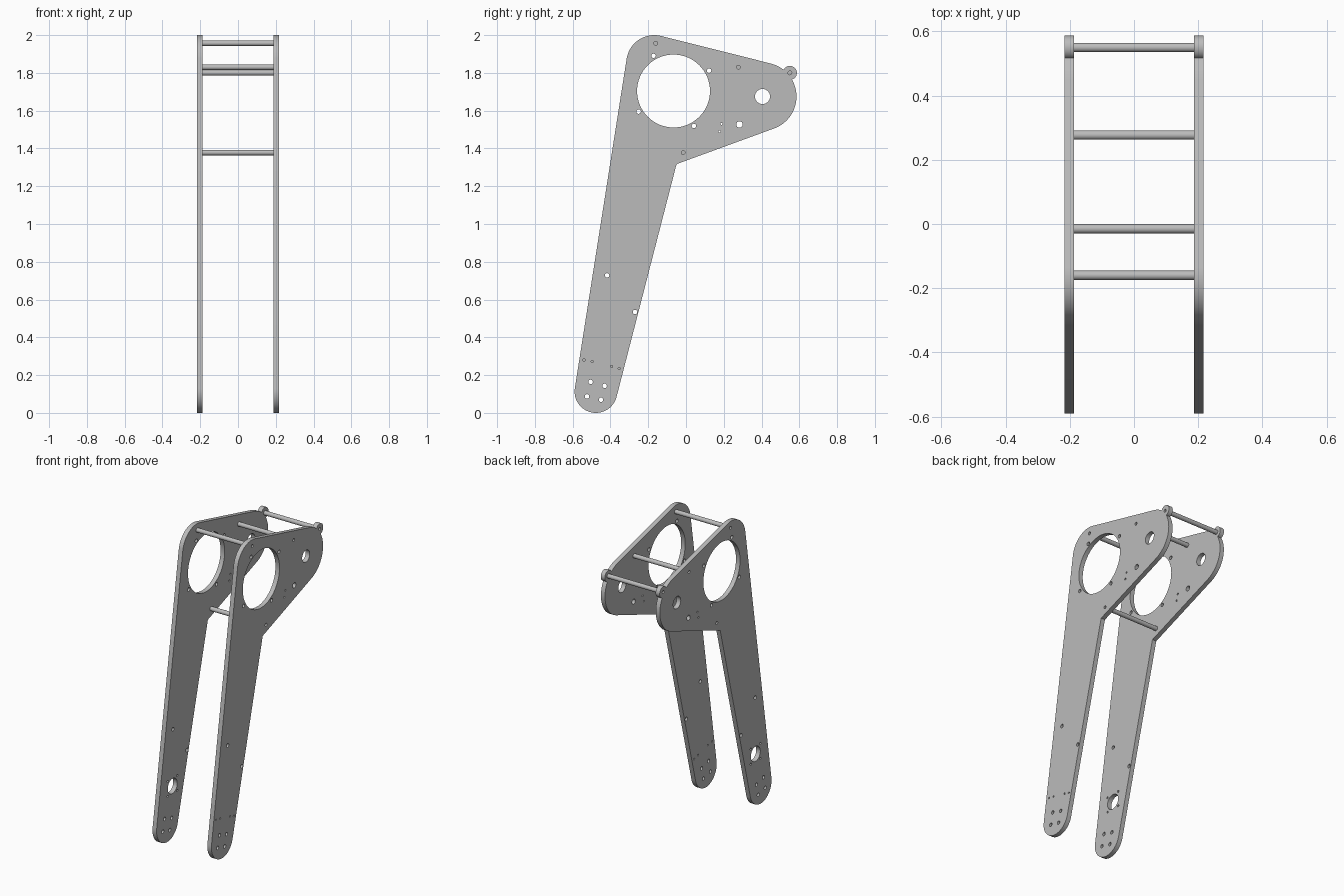
import bpy
from math import acos, atan2, cos, sin, pi, tau
from mathutils import Matrix, Vector

cube = bpy.data.objects.get("Cube")
if cube:
    bpy.data.objects.remove(cube)

metal = bpy.data.materials.new("grey metal")
metal.use_nodes = True
GREY = (0.5, 0.5, 0.5, 1)
metal.diffuse_color = GREY
metal.node_tree.nodes["Principled BSDF"].inputs["Base Color"].default_value = GREY

INNER, OUTER = 0.187, 0.217


def arc(centre, r, a0, a1, steps=24):
    """Points of a counterclockwise arc in the y-z plane."""
    a1 = a0 + (a1 - a0) % tau
    return [centre + r * Vector((cos(a), sin(a)))
            for a in (a0 + (a1 - a0) * i / steps for i in range(steps + 1))]


def tangent(c1, r1, c2, r2):
    """Angle of the outward normal of the line touching both circles."""
    d = c2 - c1
    return atan2(d.y, d.x) - acos((r1 - r2) / d.length)


def finish(ob):
    ob.data.materials.clear()
    ob.data.materials.append(metal)
    bpy.ops.object.select_all(action='DESELECT')
    ob.select_set(True)
    bpy.context.view_layer.objects.active = ob
    bpy.ops.object.shade_smooth_by_angle(angle=0.6)


# Plate outline: rounded foot, inner corner, nose with a small ear, crown
foot, foot_r = Vector((-0.477, 0.113)), 0.113
corner = Vector((-0.05, 1.317))
nose, nose_r = Vector((0.405, 1.675)), 0.180
ear, ear_r = Vector((0.55, 1.80)), 0.037
crown, crown_r = Vector((-0.168, 1.852)), 0.148

to_ear = ear - nose
mid = atan2(to_ear.y, to_ear.x)
half = acos((to_ear.length_squared + nose_r**2 - ear_r**2)
            / (2 * to_ear.length * nose_r))


def ear_angle(a):
    p = nose + nose_r * Vector((cos(a), sin(a))) - ear
    return atan2(p.y, p.x)


top_normal = tangent(nose, nose_r, crown, crown_r)
back_normal = tangent(crown, crown_r, foot, foot_r)
outline = arc(foot, foot_r, back_normal, tangent(foot, foot_r, corner, 0))
outline.append(corner)
outline += arc(nose, nose_r, tangent(corner, 0, nose, nose_r), mid - half)
outline += arc(ear, ear_r, ear_angle(mid - half), ear_angle(mid + half))[1:]
outline += arc(nose, nose_r, mid + half, top_normal, 8)[1:]
outline += arc(crown, crown_r, top_normal, back_normal)

# Holes as (y, z), grouped by radius
rod_spots = [(-0.16, 1.957), (0.277, 1.83), (0.55, 1.80), (-0.015, 1.378)]
shared_holes = {
    0.193: [(-0.066, 1.704)],
    0.040: [(0.405, 1.675)],
    0.017: [(0.283, 1.527)],
    0.012: [(-0.172, 1.89), (0.122, 1.812), (-0.251, 1.595), (0.042, 1.519),
            (-0.418, 0.728), (-0.27, 0.534),
            (-0.505, 0.164), (-0.431, 0.143), (-0.524, 0.087), (-0.45, 0.069)],
    0.010: rod_spots,
    0.006: [(0.188, 1.53), (0.177, 1.489)],
}
left_holes = {0.006: [(-0.54, 0.28), (-0.497, 0.272), (-0.394, 0.246), (-0.354, 0.235)]}
shaft = Vector((-0.422, 0.352))
right_holes = {0.050: [shaft],
               0.007: [shaft + Vector((sy * 0.05, sz * 0.05))
                       for sy in (-1, 1) for sz in (-1, 1)]}


def make_plate(name, side, extra):
    """Fill the outline minus the holes and give it thickness."""
    loops = [outline]
    for group in (shared_holes, extra):
        for r, spots in group.items():
            n = 64 if r > 0.1 else 32 if r > 0.03 else 16
            loops += [arc(Vector(s), r, 0, tau * 0.99999, n)[:-1] for s in spots]
    curve = bpy.data.curves.new(name, 'CURVE')
    curve.dimensions = '2D'
    curve.fill_mode = 'BOTH'
    curve.extrude = (OUTER - INNER) / 2
    for pts in loops:
        spline = curve.splines.new('POLY')
        spline.points.add(len(pts) - 1)
        for point, p in zip(spline.points, pts):
            point.co = (p.x, p.y, 0, 1)
        spline.use_cyclic_u = True
    ob = bpy.data.objects.new(name, curve)
    bpy.context.collection.objects.link(ob)
    # Stand the flat shape up: local x, y, z become y, z, x
    ob.matrix_world = Matrix(((0, 0, 1, side * (INNER + OUTER) / 2),
                              (1, 0, 0, 0), (0, 1, 0, 0), (0, 0, 0, 1)))
    bpy.ops.object.select_all(action='DESELECT')
    ob.select_set(True)
    bpy.context.view_layer.objects.active = ob
    bpy.ops.object.convert(target='MESH')
    ob = bpy.context.object
    bpy.ops.object.mode_set(mode='EDIT')
    bpy.ops.mesh.select_all(action='SELECT')
    bpy.ops.mesh.remove_doubles(threshold=0.00005)
    bpy.ops.mesh.normals_make_consistent(inside=False)
    bpy.ops.object.mode_set(mode='OBJECT')
    finish(ob)


make_plate("left_plate", 1, left_holes)
make_plate("right_plate", -1, right_holes)

# Cross rods between the plates
for name, (y, z) in zip(("crown_rod", "upper_rod", "ear_rod", "lower_rod"), rod_spots):
    bpy.ops.mesh.primitive_cylinder_add(vertices=32, radius=0.0145, depth=2 * INNER,
                                        location=(0, y, z), rotation=(0, pi / 2, 0))
    rod = bpy.context.object
    rod.name = name
    finish(rod)
